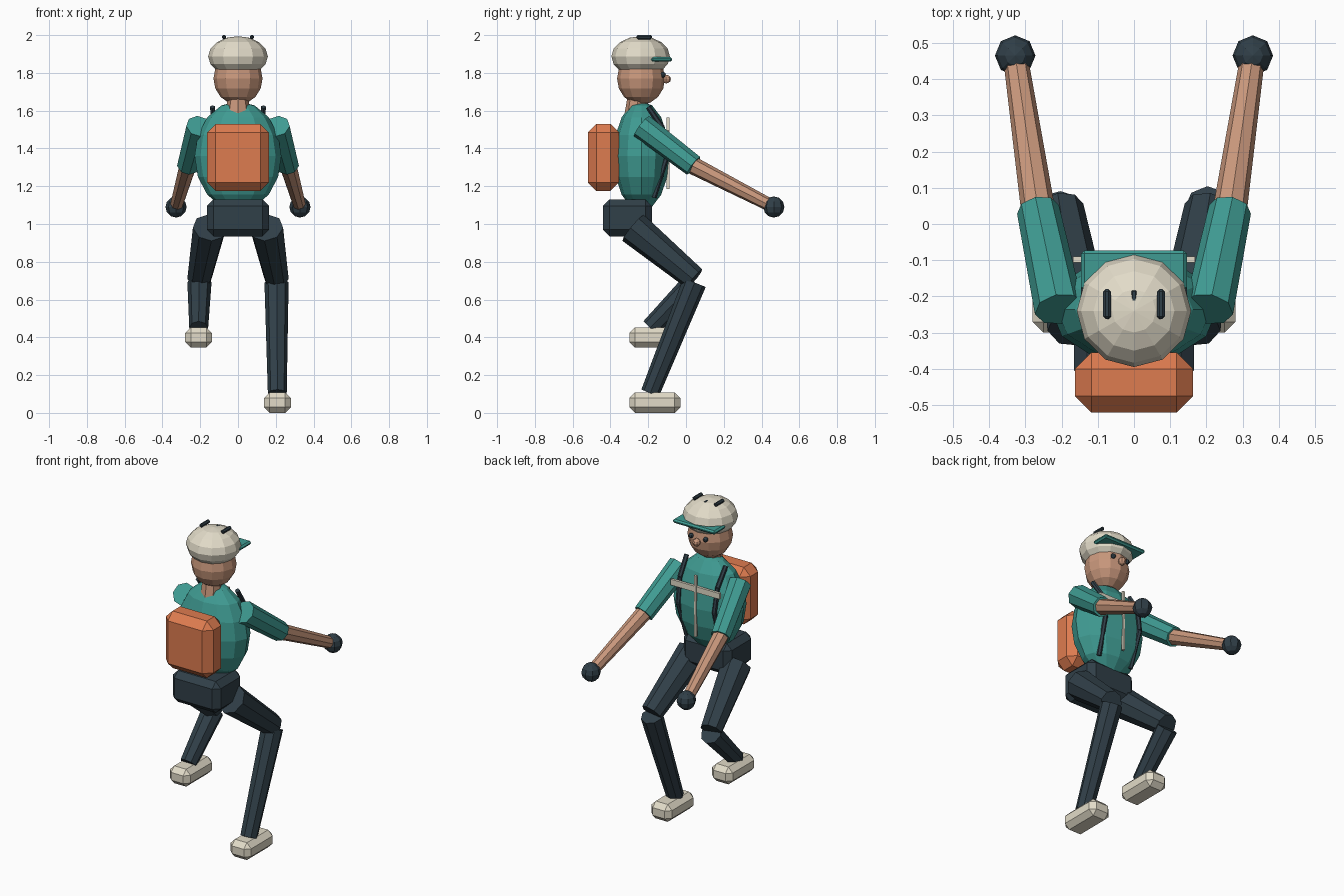
import bpy, bmesh, math
from mathutils import Vector, Matrix

if "Cube" in bpy.data.objects:
    bpy.data.objects.remove(bpy.data.objects["Cube"])

COLOURS = {
    "teal": (0.05, 0.33, 0.29, 1), "orange": (0.73, 0.20, 0.08, 1),
    "dark": (0.03, 0.05, 0.065, 1), "cream": (0.76, 0.71, 0.58, 1),
    "skin": (0.58, 0.31, 0.20, 1),
}
MATS = {}
for key, rgba in COLOURS.items():
    MATS[key] = bpy.data.materials.new(key)
    MATS[key].diffuse_color = rgba


def finish(name, bm, mat):
    me = bpy.data.meshes.new(name)
    bmesh.ops.recalc_face_normals(bm, faces=bm.faces)
    bm.to_mesh(me)
    bm.free()
    me.materials.append(MATS[mat])
    ob = bpy.data.objects.new(name, me)
    bpy.context.collection.objects.link(ob)
    return ob


def ball(name, centre, radii, mat, segments=12, rings=8):
    bm = bmesh.new()
    m = Matrix.Translation(centre) @ Matrix.Diagonal((*radii, 1))
    bmesh.ops.create_uvsphere(bm, u_segments=segments, v_segments=rings, radius=1, matrix=m)
    return finish(name, bm, mat)


def box(name, lo, hi, bevel, mat):
    lo, hi = Vector(lo), Vector(hi)
    bm = bmesh.new()
    m = Matrix.Translation((lo + hi) / 2) @ Matrix.Diagonal((*(hi - lo), 1))
    bmesh.ops.create_cube(bm, size=1, matrix=m)
    if bevel:
        bmesh.ops.bevel(bm, geom=bm.edges[:], offset=bevel, segments=1,
                        profile=0.5, affect='EDGES')
    return finish(name, bm, mat)


def limb(name, a, b, ra, rb, mat, sides=8):
    a, b = Vector(a), Vector(b)
    d = b - a
    m = Matrix.Translation((a + b) / 2) @ d.to_track_quat('Z', 'Y').to_matrix().to_4x4()
    bm = bmesh.new()
    bmesh.ops.create_cone(bm, cap_ends=True, segments=sides, radius1=ra, radius2=rb,
                          depth=d.length, matrix=m)
    return finish(name, bm, mat)


# Torso, hips and backpack
ball("torso", (0, -0.236, 1.36), (0.23, 0.148, 0.29), "teal")
box("hips", (-0.165, -0.44, 0.935), (0.165, -0.18, 1.13), 0.035, "dark")
box("backpack", (-0.163, -0.52, 1.175), (0.163, -0.355, 1.53), 0.045, "orange")

# Jacket zip and chest band
box("jacket_zip", (-0.008, -0.102, 1.185), (0.008, -0.088, 1.565), 0, "cream")
box("chest_band", (-0.168, -0.106, 1.462), (0.168, -0.09, 1.498), 0, "cream")

# Neck, head and face
limb("neck", (0, -0.265, 1.58), (0, -0.25, 1.70), 0.06, 0.055, "skin")
ball("head", (0, -0.238, 1.77), (0.13, 0.127, 0.138), "skin")
ball("nose", (0, -0.105, 1.767), (0.023, 0.025, 0.023), "skin", 8, 6)

# Helmet with visor and vents
ball("helmet", (0, -0.24, 1.887), (0.158, 0.155, 0.107), "cream")
box("visor", (-0.146, -0.185, 1.86), (0.146, -0.073, 1.884), 0.009, "teal")
for i, x in enumerate((-0.074, 0, 0.074)):
    box(f"helmet_vent_{i}", (x - 0.011, -0.262, 1.978), (x + 0.011, -0.18, 2.0 if x else 1.99),
        0.007, "dark")

# Paired parts
for side, s in (("left", -1), ("right", 1)):
    ball(f"{side}_eye", (s * 0.05, -0.122, 1.79), (0.015,) * 3, "dark", 8, 6)

    # Arm
    shoulder, elbow = (s * 0.207, -0.235, 1.518), (s * 0.265, 0.04, 1.308)
    hand = (s * 0.328, 0.465, 1.09)
    limb(f"{side}_sleeve", shoulder, elbow, 0.068, 0.059, "teal")
    limb(f"{side}_forearm", elbow, hand, 0.047, 0.034, "skin")
    ball(f"{side}_glove", hand, (0.056,) * 3, "dark", 8, 6)

    # Leg, left foot raised
    lift = 0.345 if s < 0 else 0.0
    knee = (s * 0.204, 0.045, 0.71)
    limb(f"{side}_thigh", (s * 0.15, -0.28, 0.98), knee, 0.09, 0.065, "dark")
    limb(f"{side}_shin", (s * 0.204, 0.045, 0.69), (s * 0.208, -0.19, 0.105 + lift),
         0.064, 0.05, "dark")
    foot = sorted((s * 0.138, s * 0.28))
    box(f"{side}_shoe", (foot[0], -0.30, lift), (foot[1], -0.03, lift + 0.108), 0.03, "cream")

    # Backpack strap running over the chest
    path = [(0.135, -0.20, 1.62), (0.13, -0.125, 1.51), (0.125, -0.10, 1.36),
            (0.115, -0.17, 1.14)]
    for i in range(3):
        p, q = [(s * x, y, z) for x, y, z in path[i:i + 2]]
        limb(f"{side}_strap_{i}", p, q, 0.014, 0.014, "dark", 6)

for m in bpy.data.materials:
    if m.users and not m.is_grease_pencil:
        m.use_nodes = True
        m.node_tree.nodes["Principled BSDF"].inputs["Base Color"].default_value = m.diffuse_color
